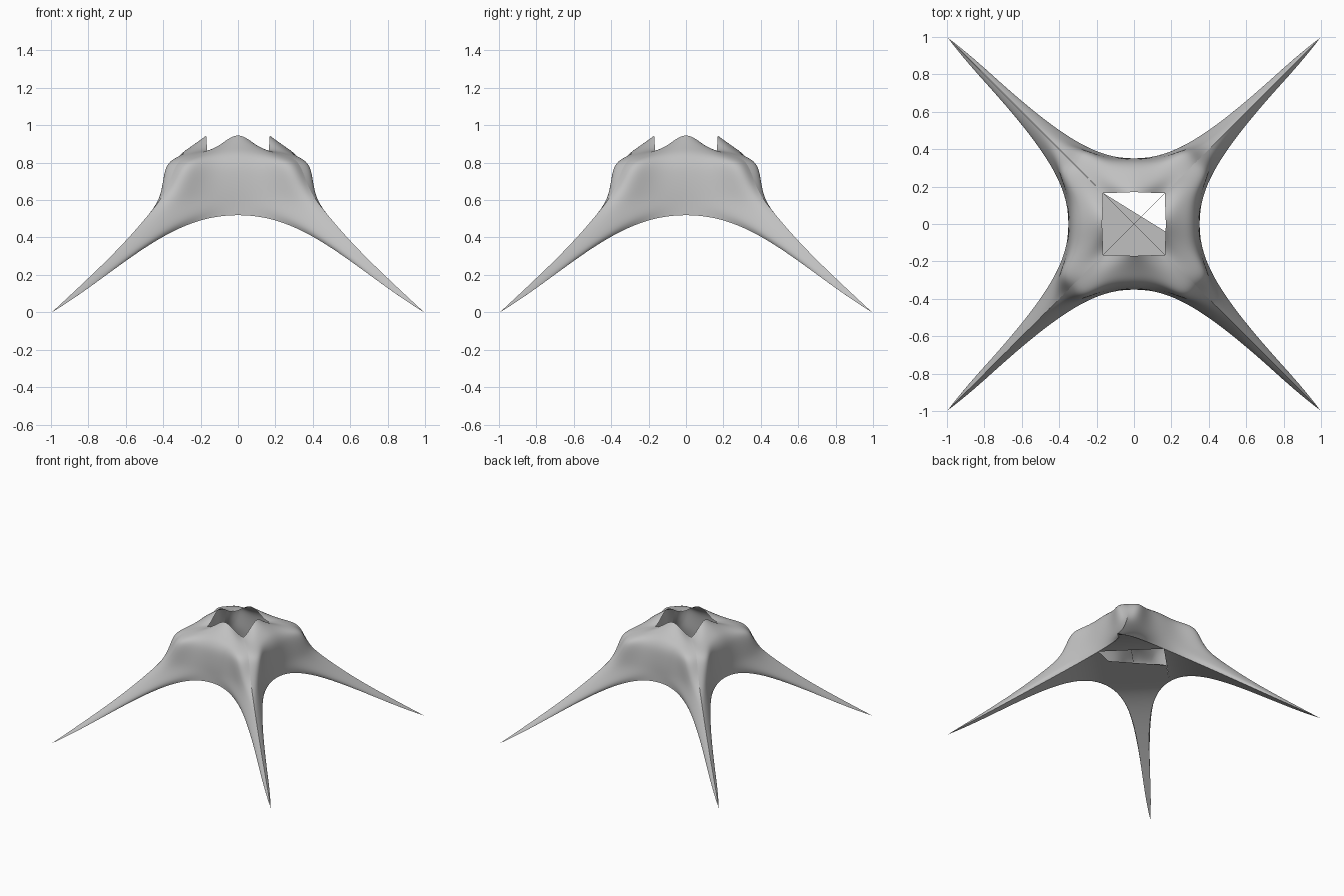
import bpy, bmesh, math
from mathutils import Matrix, Vector

if "Cube" in bpy.data.objects:
    bpy.data.objects.remove(bpy.data.objects["Cube"])

GREY = (0.53, 0.53, 0.53, 1)
canvas = bpy.data.materials.new("grey canvas")
canvas.use_nodes = True
canvas.diffuse_color = GREY
canvas.node_tree.nodes["Principled BSDF"].inputs["Base Color"].default_value = GREY


def add_object(name, bm):
    mesh = bpy.data.meshes.new(name)
    bm.to_mesh(mesh)
    bm.free()
    mesh.materials.append(canvas)
    obj = bpy.data.objects.new(name, mesh)
    bpy.context.collection.objects.link(obj)
    return obj


# Panel rows from rim to hem: middle depth, middle height, seam distance, seam height, bulge
ROWS = [
    (0.17, 0.945, 0.165, 0.865, 0),
    (0.21, 0.915, 0.22, 0.855, 0.1),
    (0.26, 0.88, 0.27, 0.838, 0.25),
    (0.305, 0.85, 0.315, 0.81, 0.55),
    (0.335, 0.80, 0.34, 0.77, 0.6),
    (0.345, 0.74, 0.365, 0.70, 0.5),
    (0.35, 0.66, 0.40, 0.62, 0.3),
    (0.35, 0.60, 0.47, 0.53, 0.05),
    (0.35, 0.56, 0.65, 0.32, 0),
    (0.35, 0.52, 0.995, 0.0, 0),
]
HEM = len(ROWS) - 1
HALF = 14


def panel_point(index, s):
    mid_y, mid_z, end, end_z, bulge = ROWS[index]
    u = abs(s)
    roof = u * u * (3 - 2 * u)
    wall = u ** (2 - 0.85 * u)
    ease = roof if index < 4 else wall
    depth = mid_y + (end - mid_y) * ease + bulge * u ** 4 * (1 - u)
    return Vector((s * end, -depth, mid_z + (end_z - mid_z) * ease))


def skin(bm, grid):
    for upper, lower in zip(grid, grid[1:]):
        for j in range(len(upper) - 1):
            corners = (lower[j], lower[j + 1], upper[j + 1], upper[j])
            bm.faces.new(corners).smooth = True


def build_panel(name, turn):
    bm = bmesh.new()
    skin(bm, [[bm.verts.new(turn @ panel_point(i, j / HALF))
               for j in range(-HALF, HALF + 1)] for i in range(len(ROWS))])
    sub = add_object(name, bm).modifiers.new("smooth_cloth", 'SUBSURF')
    sub.levels = sub.render_levels = 2
    sub.boundary_smooth = 'PRESERVE_CORNERS'


def build_leg_lining(name, turn):
    # Underside of one leg, stretched between the two neighbouring hems
    bm = bmesh.new()
    steps = [j / (2 * HALF) for j in range(2 * HALF)]
    hem = [panel_point(HEM, s) for s in steps]
    near = [bm.verts.new(turn @ p) for p in hem]
    far = [bm.verts.new(turn @ Vector((-p.y, -p.x, p.z))) for p in hem]
    skin(bm, [near, far])
    tip = bm.verts.new(turn @ panel_point(HEM, 1))
    bm.faces.new((near[-1], far[-1], tip))
    add_object(name, bm)


# Four matching panels around the opening, and the lining under the legs between them
SIDES = ("front", "left", "back", "right")
for k, side in enumerate(SIDES):
    turn = Matrix.Rotation(k * math.pi / 2, 3, 'Z')
    build_panel(side + "_panel", turn)
    build_leg_lining(side + "_leg_lining", turn)

# Flat centre lining, cut away towards the back left
bm = bmesh.new()
outline = [(0.35, 0), (0.2, -0.06), (-0.24, -0.06), (-0.175, 0.172),
           (-0.35, 0), (0, -0.35)]
lining = bm.faces.new([bm.verts.new((x, y, 0.52)) for x, y in outline])
bmesh.ops.triangulate(bm, faces=[lining])
add_object("centre_lining", bm)

# Thin cords crossing under the opening
for name, angle in (("cross_cord_a", math.pi / 4), ("cross_cord_b", -math.pi / 4)):
    bm = bmesh.new()
    place = (Matrix.Translation((0, 0, 0.53)) @ Matrix.Rotation(angle, 4, 'Z')
             @ Matrix.Rotation(math.pi / 2, 4, 'Y'))
    bmesh.ops.create_cone(bm, cap_ends=True, segments=6, radius1=0.0015,
                          radius2=0.0015, depth=0.48, matrix=place)
    add_object(name, bm)
